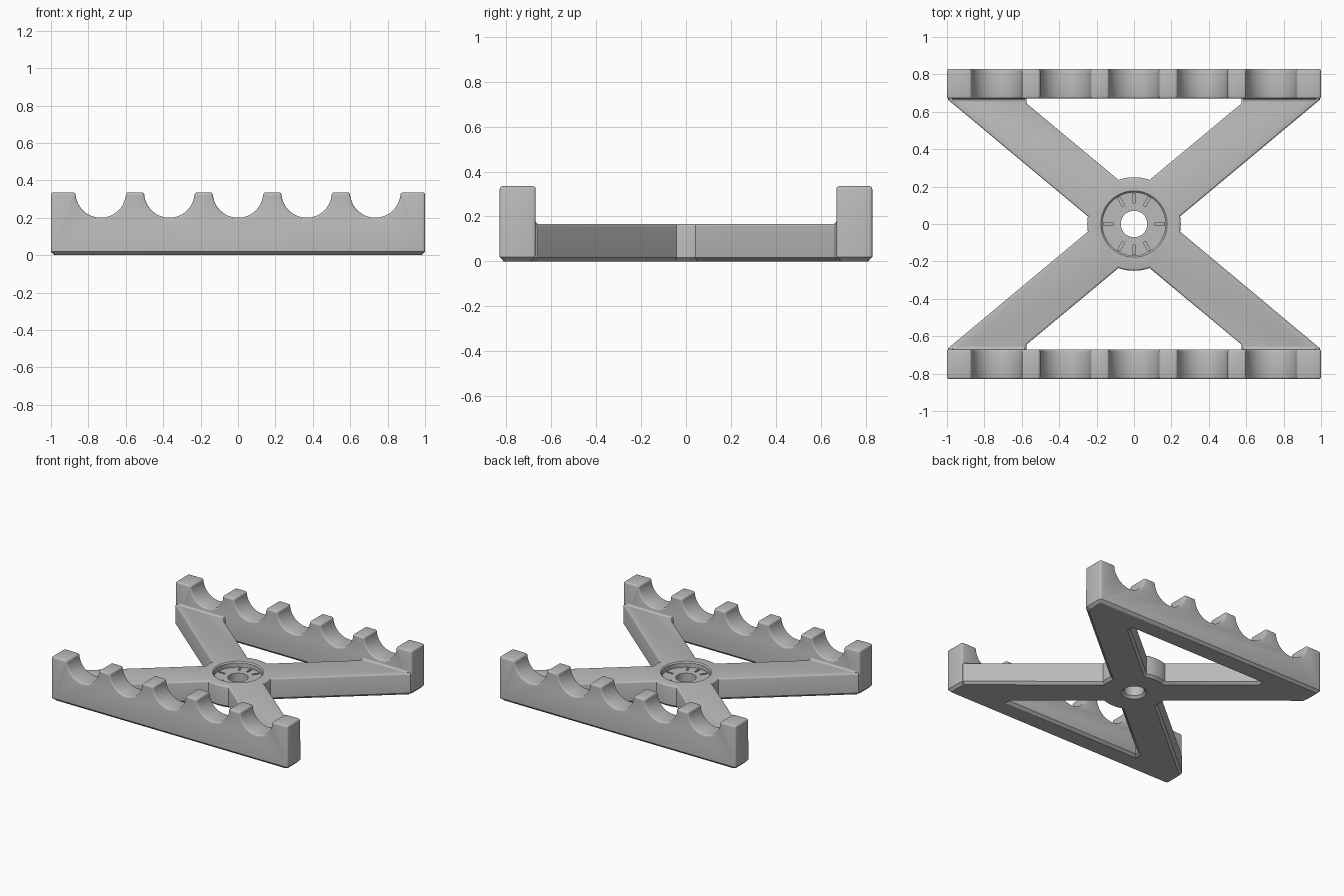
import bpy, bmesh
from math import cos, sin, pi, radians, sqrt
from mathutils import Vector, Matrix

cube = bpy.data.objects.get("Cube")
if cube:
    bpy.data.objects.remove(cube, do_unlink=True)

GREY = (0.5, 0.5, 0.5, 1.0)
grey = bpy.data.materials.new("light grey plastic")
grey.use_nodes = True
grey.diffuse_color = GREY
grey.node_tree.nodes["Principled BSDF"].inputs["Base Color"].default_value = GREY

BAR_IN, BAR_OUT, BAR_TOP = 0.67, 0.83, 0.335
ARM_TOP = 0.167
NOTCH_R, NOTCH_STEP = 0.135, 0.367
HUB_R, CHAMFER, ROUND = 0.25, 0.018, 0.012


def arc(cx, cy, r, a0, a1, n):
    angles = [radians(a0 + (a1 - a0) * i / n) for i in range(n + 1)]
    return [Vector((cx + r * cos(a), cy + r * sin(a))) for a in angles]


def prism(points, offset):
    """Closed solid swept along one straight offset."""
    bm = bmesh.new()
    face = bm.faces.new([bm.verts.new(p) for p in points])
    out = bmesh.ops.extrude_face_region(bm, geom=[face])
    moved = [g for g in out["geom"] if isinstance(g, bmesh.types.BMVert)]
    bmesh.ops.translate(bm, vec=offset, verts=moved)
    bmesh.ops.recalc_face_normals(bm, faces=bm.faces[:])
    return bm


def bevel(bm, test, width, segments):
    edges = [e for e in bm.edges if e.calc_face_angle(0) > 0.9 and test(e)]
    bmesh.ops.bevel(bm, geom=edges, offset=width, offset_type="OFFSET",
                    segments=segments, profile=0.5, affect="EDGES", clamp_overlap=True)


def at_height(z):
    return lambda e: all(abs(v.co.z - z) < 1e-4 for v in e.verts)


def add(name, bm):
    mesh = bpy.data.meshes.new(name)
    bmesh.ops.recalc_face_normals(bm, faces=bm.faces[:])
    bm.to_mesh(mesh)
    bm.free()
    mesh.materials.append(grey)
    obj = bpy.data.objects.new(name, mesh)
    bpy.context.collection.objects.link(obj)
    return obj


def cut(obj, cutter):
    """Subtract the cutter, bake the result and discard the cutter."""
    mod = obj.modifiers.new("cut", "BOOLEAN")
    mod.operation, mod.solver, mod.object = "DIFFERENCE", "EXACT", cutter
    bpy.context.view_layer.update()
    graph = bpy.context.evaluated_depsgraph_get()
    baked = bpy.data.meshes.new_from_object(obj.evaluated_get(graph))
    obj.modifiers.clear()
    obj.data = baked
    bpy.data.objects.remove(cutter, do_unlink=True)


parts = []

# Notched bars at front and back
profile = [Vector((-1, 0)), Vector((1, 0)), Vector((1, BAR_TOP))]
for i in (2, 1, 0, -1, -2):
    profile += arc(i * NOTCH_STEP, BAR_TOP, NOTCH_R, 0, -180, 24)
profile.append(Vector((-1, BAR_TOP)))
for name, y in (("front_notched_bar", -BAR_OUT), ("back_notched_bar", BAR_IN)):
    bm = prism([(p.x, y, p.y) for p in profile], (0, BAR_OUT - BAR_IN, 0))
    bevel(bm, at_height(0), CHAMFER, 1)
    bevel(bm, lambda e: not at_height(0)(e), ROUND, 3)
    parts.append(add(name, bm))

# Crossed arms with round hub, one quarter outline mirrored four ways
quarter = arc(0, 0, HUB_R, 0, 9.5, 3)
quarter += [Vector(p) for p in ((0.995, BAR_IN - 0.005), (0.985, 0.72),
                                (0.575, 0.72), (0.575, 0.645))]
quarter += arc(0, 0, HUB_R, 70.5, 90, 5)
half = quarter + [Vector((-p.x, p.y)) for p in reversed(quarter[:-1])]
outline = half + [Vector((p.x, -p.y)) for p in reversed(half[1:-1])]
bm = prism([(p.x, p.y, 0) for p in outline], (0, 0, ARM_TOP))
bevel(bm, at_height(0), CHAMFER, 1)
bevel(bm, at_height(ARM_TOP), ROUND, 3)
frame = add("cross_frame", bm)
parts.append(frame)

# Stepped hub socket with through hole
FLOOR = 0.125
bm = bmesh.new()
section = [(0, -0.01), (0.099, -0.01), (0.071, CHAMFER), (0.071, FLOOR),
           (0.168, FLOOR), (0.168, 0.158), (0.182, 0.172), (0, 0.172)]
verts = [bm.verts.new((r, 0, z)) for r, z in section]
edges = [bm.edges.new(pair) for pair in zip(verts, verts[1:])]
bmesh.ops.spin(bm, geom=verts + edges, cent=(0, 0, 0), axis=(0, 0, 1),
               angle=2 * pi, steps=64, use_merge=True)
bmesh.ops.remove_doubles(bm, verts=bm.verts[:], dist=1e-5)
cut(frame, add("socket_cutter", bm))

# Radial index grooves in the socket floor
bm = bmesh.new()
for degrees in (0, 60, 90, 120, 180, 240, 270, 300):
    place = (Matrix.Rotation(radians(degrees), 4, "Z")
             @ Matrix.Translation((0.137, 0, FLOOR))
             @ Matrix.Diagonal((0.052, 0.014, 0.024, 1)))
    bmesh.ops.create_cube(bm, size=1, matrix=place)
cut(frame, add("groove_cutter", bm))

# Small fillets where the arms meet the bars
R = 0.014
for x, side in ((-1, "right"), (1, "left")):
    for y, end in ((-1, "front"), (1, "back")):
        curve = arc(BAR_IN - R, ARM_TOP + R, R, -90, 0, 5)
        points = [(x * 0.585, y * p.x, p.y) for p in curve]
        points.append((x * 0.585, y * (BAR_IN + 0.005), ARM_TOP + R))
        points.append((x * 0.585, y * (BAR_IN + 0.005), ARM_TOP - 0.005))
        points.append((x * 0.585, y * (BAR_IN - R), ARM_TOP - 0.005))
        parts.append(add(f"{end}_{side}_arm_fillet", prism(points, (x * 0.385, 0, 0))))

# Smooth rounded areas, keep hard edges
for obj in bpy.context.view_layer.objects:
    obj.select_set(obj in parts)
bpy.context.view_layer.objects.active = frame
bpy.ops.object.shade_smooth_by_angle(angle=radians(40))
